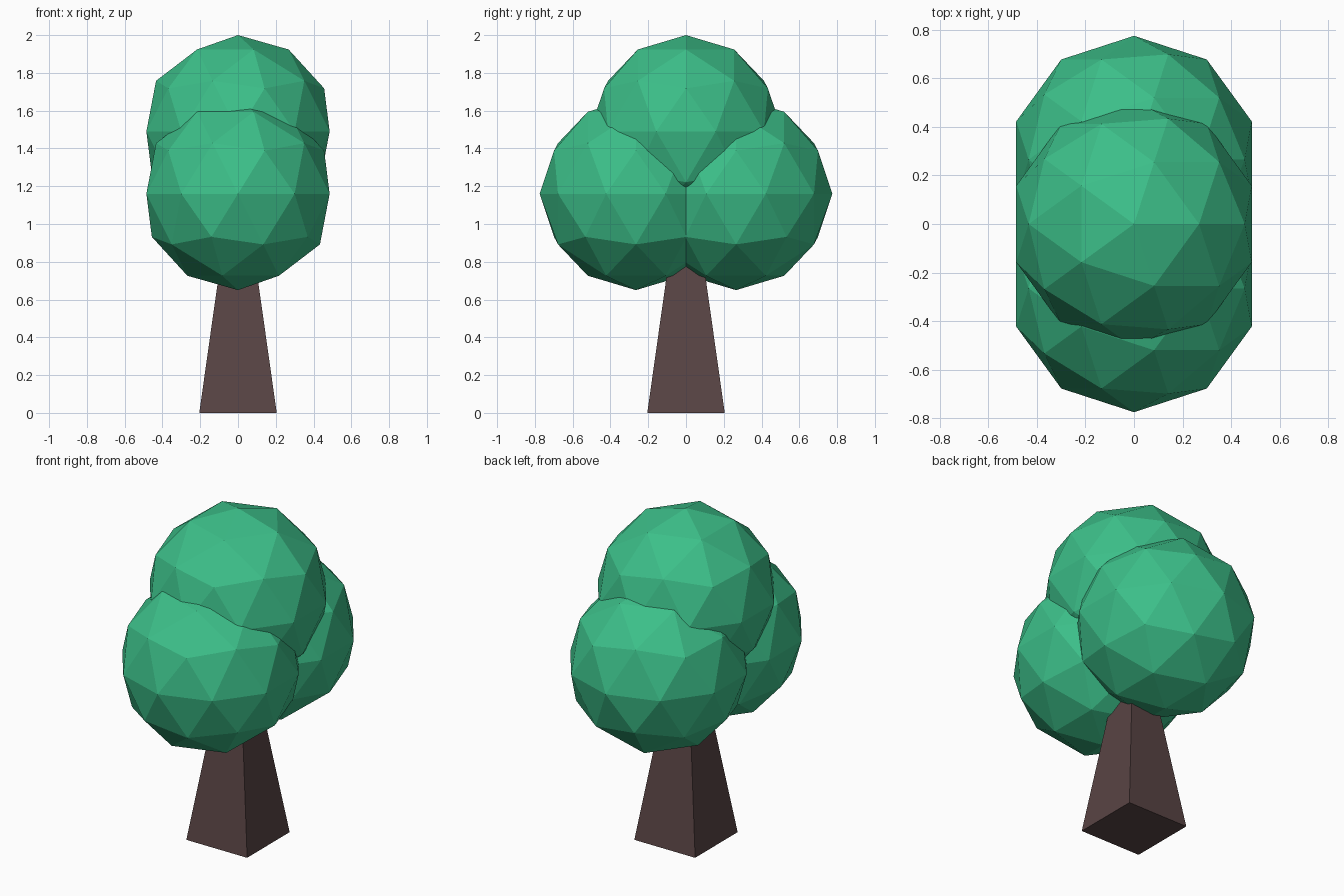
import bpy
import bmesh
from mathutils import Matrix

if "Cube" in bpy.data.objects:
    bpy.data.objects.remove(bpy.data.objects["Cube"])


def material(name, color):
    mat = bpy.data.materials.new(name)
    mat.diffuse_color = (*color, 1)
    mat.use_nodes = True
    mat.node_tree.nodes["Principled BSDF"].inputs["Base Color"].default_value = mat.diffuse_color
    return mat


def add_object(name, bm, mat):
    mesh = bpy.data.meshes.new(name)
    bm.to_mesh(mesh)
    bm.free()
    mesh.materials.append(mat)
    obj = bpy.data.objects.new(name, mesh)
    bpy.context.collection.objects.link(obj)
    return obj


leaf = material("leaf_green", (0.045, 0.52, 0.25))
bark = material("bark_brown", (0.1, 0.058, 0.058))

# Trunk: square block tapering up into the foliage
BASE, TOP, HEIGHT = 0.205, 0.082, 0.87
bm = bmesh.new()
bmesh.ops.create_cube(bm, size=2)
for v in bm.verts:
    half = TOP if v.co.z > 0 else BASE
    v.co = (v.co.x * half, v.co.y * half, HEIGHT if v.co.z > 0 else 0)
add_object("trunk", bm, bark)

# Foliage: three equal faceted balls, two below and one on top
for name, y, z in (("foliage_front", -0.265, 1.16),
                   ("foliage_back", 0.265, 1.16),
                   ("foliage_top", 0, 1.49)):
    bm = bmesh.new()
    bmesh.ops.create_icosphere(bm, subdivisions=2, radius=0.51)
    add_object(name, bm, leaf).location = (0, y, z)
